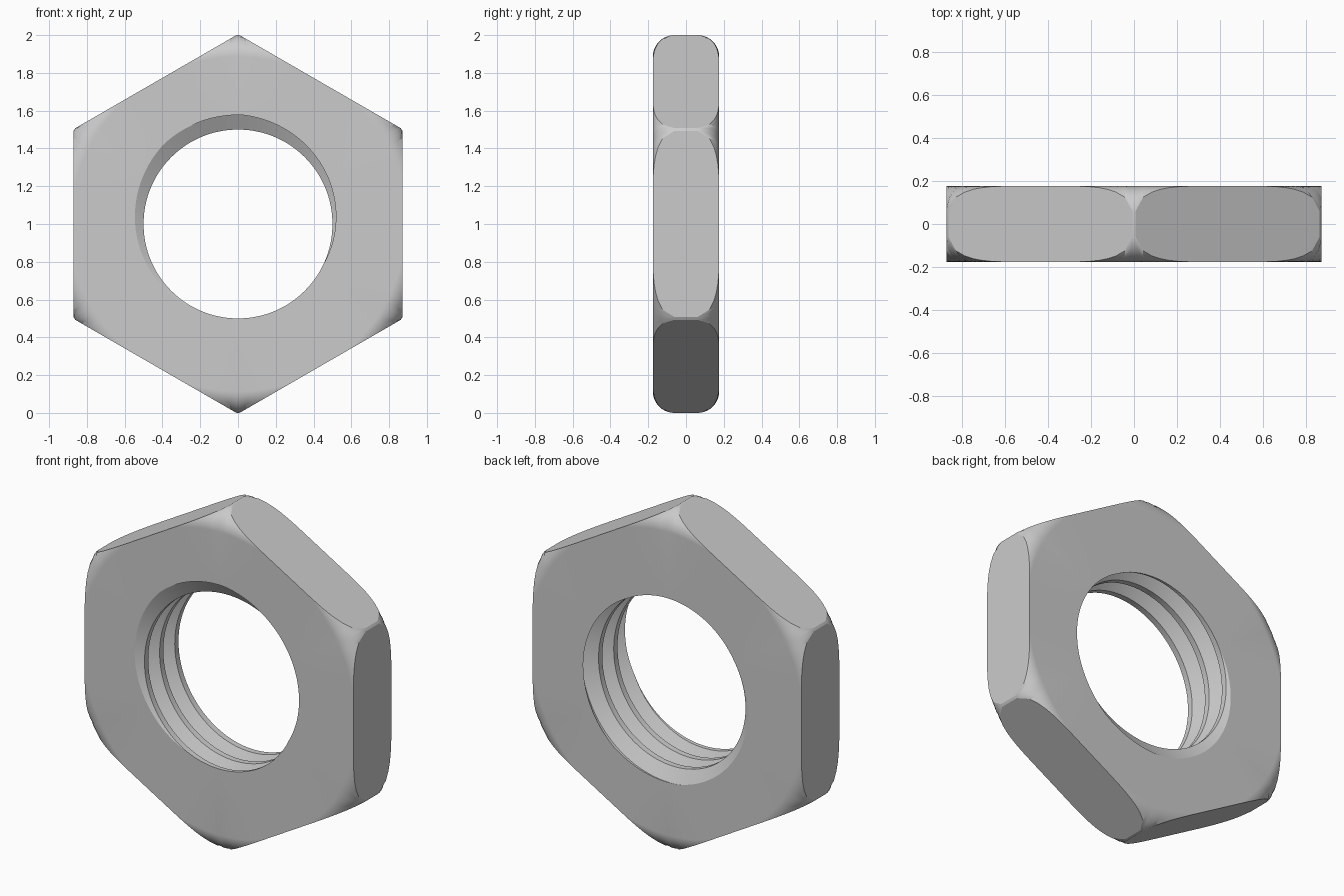
import bpy, bmesh
from math import pi, sin, cos, asin, acos, radians, floor

if "Cube" in bpy.data.objects:
    bpy.data.objects.remove(bpy.data.objects["Cube"])

HALF = 0.176            # half thickness
APO = 0.87              # half the width across flats
FIL = 0.115             # corner rounding radius
RMAX = 1.0              # turned outer radius
R_MIN, R_MAJ, PITCH = 0.5, 0.577, 0.14
START = radians(-20)    # where the thread root meets the front face
ARC = 10


def thread_radius(phase):
    d = abs(phase - floor(phase + 0.5))
    t = min(max((d - 1 / 16) / (5 / 16), 0), 1)
    return R_MAJ + (R_MIN - R_MAJ) * t


def column(theta):
    """Closed cross-section of the nut at one angle, as (radius, y) points."""
    pts = []
    turn = (theta - START) / (2 * pi)
    # helical thread rows, clipped at both faces
    for k in range(-3, 6):
        for b in (-3 / 8, -1 / 16, 1 / 16, 3 / 8):
            y = -HALF + PITCH * (k + b + turn)
            y = min(max(y, -HALF), HALF)
            pts.append((thread_radius((y + HALF) / PITCH - turn), y))
    # hexagon flats trimmed by the rounded turned profile
    local = (theta + pi / 3) % (pi / 3) - pi / 6
    r_out = min(APO / cos(local), RMAX)
    flat = RMAX - FIL
    amax = asin(min(max((r_out - flat) / FIL, 0), 1))
    rim = []
    for i in range(ARC + 1):
        a = amax * i / ARC
        rim.append((min(flat, r_out) + FIL * sin(a), HALF - FIL + FIL * cos(a)))
    pts += rim
    pts += [(r, -y) for r, y in reversed(rim)]
    return pts


# column angles: even steps plus the exact breaks of each flat
angles = {round(2 * pi * i / 144, 7) for i in range(144)}
for s in range(6):
    mid = pi / 6 + s * pi / 3
    for h in (acos(APO / RMAX), acos(APO / (RMAX - FIL))):
        angles |= {round(mid + h, 7), round(mid - h, 7)}
angles = sorted(angles) + [2 * pi]

bm = bmesh.new()
cols = [[bm.verts.new((r * sin(t), y, 1 + r * cos(t))) for r, y in column(t)]
        for t in angles]
n = len(cols[0])
for a, b in zip(cols, cols[1:]):
    for j in range(n):
        k = (j + 1) % n
        bm.faces.new((a[j], a[k], b[k], b[j]))
bmesh.ops.remove_doubles(bm, verts=bm.verts, dist=2e-5)
bmesh.ops.dissolve_degenerate(bm, edges=bm.edges, dist=1e-6)
bmesh.ops.recalc_face_normals(bm, faces=bm.faces)

mesh = bpy.data.meshes.new("hex_nut")
bm.to_mesh(mesh)
bm.free()
nut = bpy.data.objects.new("hex_nut", mesh)
bpy.context.collection.objects.link(nut)
bpy.context.view_layer.objects.active = nut
nut.select_set(True)
bpy.ops.object.shade_smooth_by_angle(angle=radians(20))
